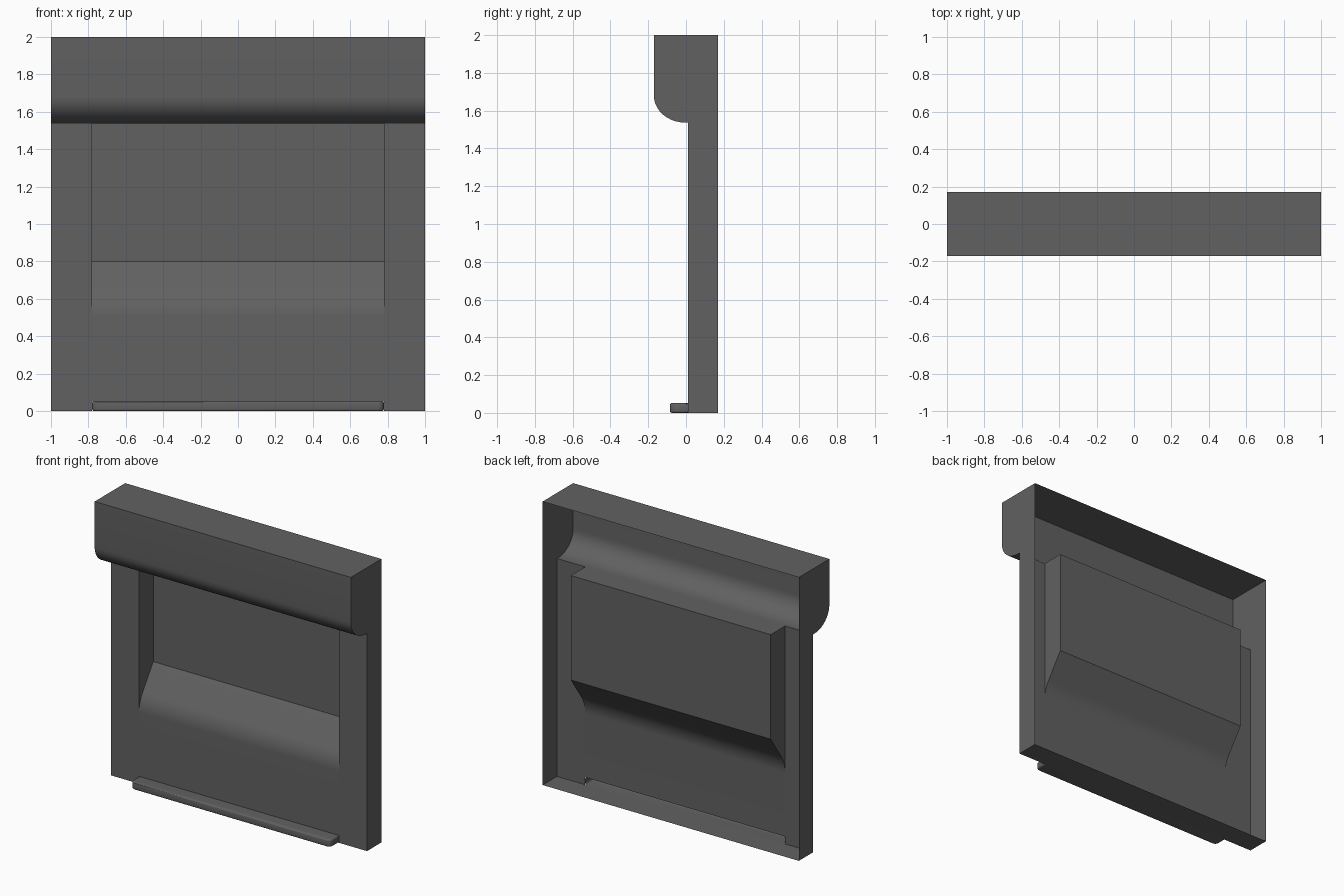
import bpy, bmesh
from math import sin, cos, pi, radians

if "Cube" in bpy.data.objects:
    bpy.data.objects.remove(bpy.data.objects["Cube"])

BACK, WALL, FRONT = 0.17, 0.01, -0.17   # y of open back, wall, hood face
W, RW = 1.0, 0.78                       # half widths of panel and recess
HOOD_Z, CURVE_Z = 1.537, 1.68           # hood underside, start of hood curve
LIP_Z, LIP_Y = 0.052, -0.085

grey = bpy.data.materials.new("dark_grey")
grey.diffuse_color = (0.12, 0.12, 0.12, 1)
grey.use_nodes = True
grey.node_tree.nodes["Principled BSDF"].inputs["Base Color"].default_value = grey.diffuse_color


def strip(bm, pts, x0, x1):
    """Sweep a (y, z) profile along x as an open sheet."""
    a = [bm.verts.new((x0, y, z)) for y, z in pts]
    b = [bm.verts.new((x1, y, z)) for y, z in pts]
    for i in range(len(pts) - 1):
        bm.faces.new((a[i], a[i + 1], b[i + 1], b[i]))


def caps(bm, pts, x, outward=True):
    """Mirrored flat end faces from a (y, z) outline."""
    for s in (-1, 1):
        f = bm.faces.new([bm.verts.new((s * x, y, z)) for y, z in pts])
        f.normal_update()
        if (f.normal.x * s > 0) != outward:
            f.normal_flip()


def finish(bm, name):
    me = bpy.data.meshes.new(name)
    bm.to_mesh(me)
    bm.free()
    me.materials.append(grey)
    ob = bpy.data.objects.new(name, me)
    bpy.context.collection.objects.link(ob)
    bpy.ops.object.select_all(action='DESELECT')
    ob.select_set(True)
    bpy.context.view_layer.objects.active = ob
    bpy.ops.object.shade_smooth_by_angle(angle=pi / 6)
    return ob


# Profiles: rounded hood, and straight recess ramp easing into the wall
N = 10
hood = [(BACK, 2), (FRONT, 2)]
hood += [((FRONT + 0.005) * cos(t) - 0.005, CURVE_Z - (CURVE_Z - HOOD_Z) * sin(t))
         for t in (i * pi / 2 / N for i in range(N + 1))]
hood.append((WALL, HOOD_Z))
ang, dy = radians(35), 0.041
R = dy / (1 - cos(ang))
ramp = [(BACK, 0.8)]
ramp += [(WALL + R * (1 - cos(t)), 0.5 + R * sin(t))
         for t in (ang * (1 - i / N) for i in range(N + 1))]
recess = [(WALL, HOOD_Z), (BACK, HOOD_Z)] + ramp

# Panel shell, open at the back
bm = bmesh.new()
strip(bm, hood, -W, W)
for x0, x1 in ((-W, -RW), (RW, W)):
    strip(bm, [(WALL, HOOD_Z), (WALL, 0)], x0, x1)
strip(bm, [(WALL, 0), (BACK, 0)], -W, W)
strip(bm, recess + [(WALL, LIP_Z)], -RW, RW)
caps(bm, hood + [(WALL, 0), (BACK, 0)], W)
caps(bm, recess, RW, outward=False)
finish(bm, "panel_shell")

# Hollow rounded lip along the bottom
bm = bmesh.new()
bmesh.ops.create_cube(bm, size=1)
for v in bm.verts:
    v.co = (v.co.x * 2 * RW,
            WALL if v.co.y > 0 else LIP_Y,
            LIP_Z if v.co.z > 0 else 0)
bmesh.ops.delete(bm, geom=[f for f in bm.faces if all(v.co.y > 0 for v in f.verts)],
                 context='FACES')
corners = [e for e in bm.edges if all(v.co.y < 0 for v in e.verts)
           and abs(e.verts[0].co.x - e.verts[1].co.x) < 1e-4]
bmesh.ops.bevel(bm, geom=corners, offset=0.03, segments=4, profile=0.5, affect='EDGES')
rims = [e for e in bm.edges if len(e.link_faces) == 2
        and abs(e.verts[0].co.z - e.verts[1].co.z) < 1e-4]
bmesh.ops.bevel(bm, geom=rims, offset=0.01, segments=3, profile=0.5, affect='EDGES')
finish(bm, "bottom_lip")
